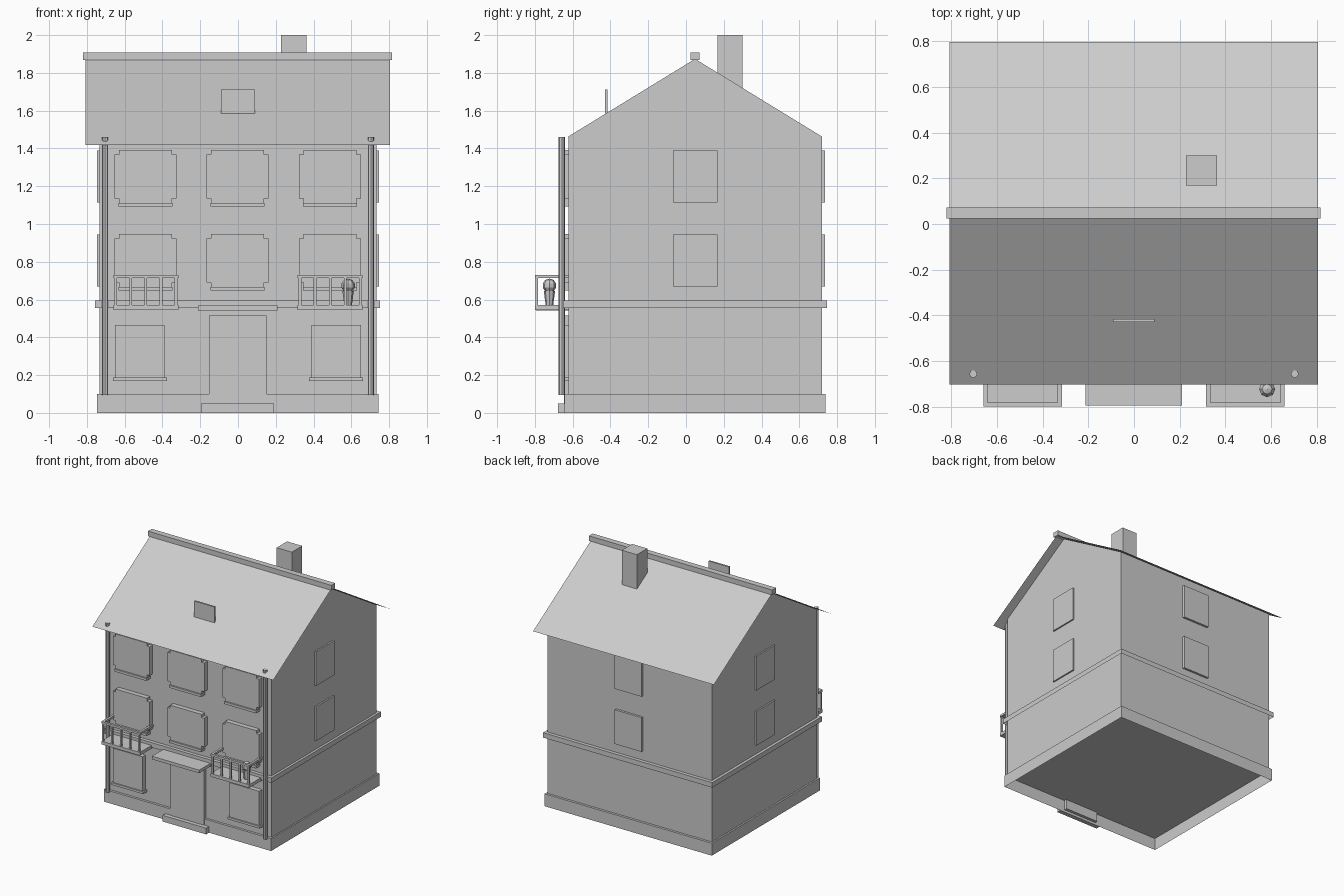
import bpy, bmesh, math

if "Cube" in bpy.data.objects:
    bpy.data.objects.remove(bpy.data.objects["Cube"])

CY = 0.048                      # house centre line (ridge) in y
HX, HY = 0.734, 0.671           # wall half sizes
FRONT, BACK = CY - HY, CY + HY
SLOPE, RIDGE = 0.612, 1.877

grey = bpy.data.materials.new("plain grey")
grey.diffuse_color = (0.604, 0.604, 0.604, 1)
grey.use_nodes = True
grey.node_tree.nodes["Principled BSDF"].inputs["Base Color"].default_value = grey.diffuse_color


def finish(name, bm, recalc=True):
    if recalc:
        bmesh.ops.recalc_face_normals(bm, faces=bm.faces)
    me = bpy.data.meshes.new(name)
    bm.to_mesh(me)
    bm.free()
    me.materials.append(grey)
    ob = bpy.data.objects.new(name, me)
    bpy.context.collection.objects.link(ob)
    return ob


def add_box(bm, x0, x1, y0, y1, z0, z1):
    r = bmesh.ops.create_cube(bm, size=1)
    for v in r["verts"]:
        v.co = ((x0 + x1) / 2 + v.co.x * (x1 - x0),
                (y0 + y1) / 2 + v.co.y * (y1 - y0),
                (z0 + z1) / 2 + v.co.z * (z1 - z0))


def box(name, *dims, open_below=False):
    bm = bmesh.new()
    add_box(bm, *dims)
    if open_below:
        bm.normal_update()
        low = [f for f in bm.faces if f.normal.z < -0.9]
        bmesh.ops.delete(bm, geom=low, context='FACES')
    return finish(name, bm, recalc=not open_below)


def extrude(name, pts, vec):
    bm = bmesh.new()
    f = bm.faces.new([bm.verts.new(p) for p in pts])
    r = bmesh.ops.extrude_face_region(bm, geom=[f], use_keep_orig=True)
    bmesh.ops.translate(bm, vec=vec,
                        verts=[g for g in r["geom"] if isinstance(g, bmesh.types.BMVert)])
    return finish(name, bm)


def cone(name, x, y, z0, z1, r0, r1, n):
    bm = bmesh.new()
    bmesh.ops.create_cone(bm, cap_ends=True, segments=n, radius1=r0, radius2=r1, depth=z1 - z0)
    bmesh.ops.translate(bm, verts=bm.verts, vec=(x, y, (z0 + z1) / 2))
    return finish(name, bm)


# walls with gables; the foundation is hollow underneath
eave = RIDGE - SLOPE * HY - 0.003
extrude("walls", [(-HX, FRONT, 0.098), (-HX, BACK, 0.098), (-HX, BACK, eave),
                  (-HX, CY, RIDGE - 0.003), (-HX, FRONT, eave)], (2 * HX, 0, 0))
box("foundation", -0.747, 0.745, CY - 0.69, CY + 0.69, 0, 0.1, open_below=True)
box("floor_band", -0.757, 0.753, CY - 0.699, CY + 0.699, 0.555, 0.595, open_below=True)

# thin roof sheets
bm = bmesh.new()
top = [bm.verts.new((x, CY, RIDGE)) for x in (-0.808, 0.806)]
for s in (-1, 1):
    low = [bm.verts.new((x, CY + s * 0.75, RIDGE - SLOPE * 0.75)) for x in (-0.808, 0.806)]
    quad = [low[0], low[1], top[1], top[0]]
    bm.faces.new(quad if s < 0 else quad[::-1])
finish("roof", bm, recalc=False)
box("roof_ridge", -0.82, 0.816, CY - 0.024, CY + 0.024, 1.868, 1.908)
box("chimney", 0.228, 0.363, 0.168, 0.3, 1.7, 2.0)
box("roof_hatch", -0.091, 0.09, -0.43, -0.416, 1.585, 1.713)

# upper front windows: plates with notched corners, and sills
for row, z in (("lower", 0.807), ("upper", 1.252)):
    for col, x in (("left", -0.49), ("middle", -0.002), ("right", 0.488)):
        w, wi, h, hi = 0.164, 0.14, 0.14, 0.116
        q = [(w, -hi), (w, hi), (wi, hi), (wi, h)]
        half = q + [(-a, b) for a, b in q[::-1]]
        pts = [(wi, -h), (wi, -hi)] + half + [(-wi, -hi), (-wi, -h)]
        extrude(f"{row}_{col}_front_window",
                [(x + a, FRONT + 0.005, z + b) for a, b in pts], (0, -0.043, 0))
        box(f"{row}_{col}_front_sill", x - 0.143, x + 0.143, FRONT - 0.05, FRONT, z - 0.16, z - 0.14)
    # side and back windows
    for s, side in ((-1, "left"), (1, "right")):
        a, b = sorted((s * (HX - 0.005), s * 0.746))
        box(f"{row}_{side}_side_window", a, b, CY - 0.118, CY + 0.118, z - 0.138, z + 0.138)
    box(f"{row}_back_window", -0.12, 0.12, BACK - 0.005, BACK + 0.018, z - 0.138, z + 0.138)

# ground floor windows, door, step and canopy
for s, side in ((-1, "left"), (1, "right")):
    x = s * 0.52
    box(f"ground_{side}_window", x - 0.132, x + 0.132, FRONT - 0.038, FRONT + 0.005, 0.185, 0.464)
    box(f"ground_{side}_sill", x - 0.143, x + 0.143, FRONT - 0.048, FRONT, 0.17, 0.188)
box("door", -0.154, 0.15, FRONT - 0.022, FRONT + 0.005, 0.02, 0.516)
box("door_step", -0.197, 0.19, -0.678, -0.642, 0, 0.05)
box("door_canopy", -0.212, 0.21, -0.795, FRONT + 0.005, 0.543, 0.568)

for s, side in ((-1, "left"), (1, "right")):
    # balcony: slab, rails and posts
    x, y0 = s * 0.488, -0.8
    bm = bmesh.new()
    add_box(bm, x - 0.172, x + 0.172, y0, FRONT, 0.546, 0.572)
    add_box(bm, x - 0.172, x + 0.172, y0, y0 + 0.018, 0.713, 0.73)
    for e in (-1, 1):
        a, b = sorted((x + e * 0.172, x + e * 0.154))
        add_box(bm, a, b, y0 + 0.018, FRONT, 0.713, 0.73)
    for i in range(5):
        px = x + (i - 2) * 0.08
        add_box(bm, px - 0.007, px + 0.007, y0 + 0.002, y0 + 0.016, 0.57, 0.715)
    finish(f"{side}_balcony", bm)
    # rain pipe
    cone(f"{side}_rain_pipe", s * 0.704, -0.657, 0.095, 1.46, 0.017, 0.017, 8)

# potted plant on the right balcony
cone("plant_pot", 0.583, -0.723, 0.57, 0.645, 0.02, 0.03, 8)
bm = bmesh.new()
bmesh.ops.create_uvsphere(bm, u_segments=8, v_segments=5, radius=0.037)
bmesh.ops.translate(bm, verts=bm.verts, vec=(0.583, -0.723, 0.674))
finish("plant", bm)
